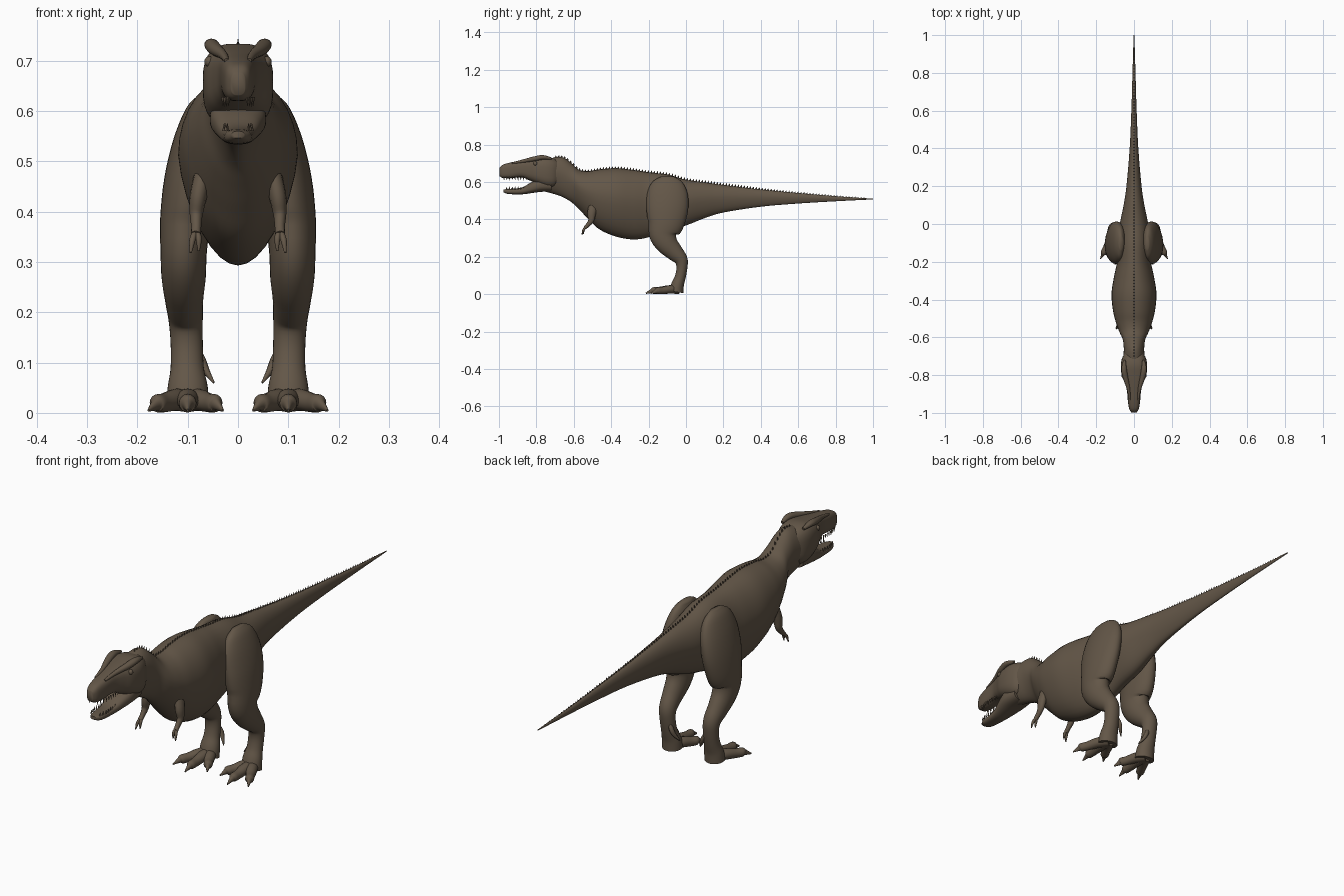
import bpy, bmesh, math
from mathutils import Vector

if "Cube" in bpy.data.objects:
    bpy.data.objects.remove(bpy.data.objects["Cube"])

hide = bpy.data.materials.new("brown hide")
hide.diffuse_color = (0.125, 0.094, 0.064, 1)
hide.use_nodes = True
hide.node_tree.nodes["Principled BSDF"].inputs["Base Color"].default_value = hide.diffuse_color


def smooth_path(pts, sub):
    """Catmull-Rom interpolation through stations of any dimension."""
    out = []
    for i in range(len(pts) - 1):
        a, b = pts[max(i - 1, 0)], pts[i]
        c, d = pts[i + 1], pts[min(i + 2, len(pts) - 1)]
        for k in range(sub):
            t = k / sub
            out.append([0.5 * (2 * q + (r - p) * t + (2 * p - 5 * q + 4 * r - s) * t * t
                               + (3 * q - p - 3 * r + s) * t ** 3)
                        for p, q, r, s in zip(a, b, c, d)])
    out.append(list(pts[-1]))
    return out


def finish(name, bm, mirror=False, angle=60):
    bmesh.ops.recalc_face_normals(bm, faces=bm.faces)
    me = bpy.data.meshes.new(name)
    bm.to_mesh(me)
    bm.free()
    me.materials.append(hide)
    ob = bpy.data.objects.new(name, me)
    bpy.context.collection.objects.link(ob)
    if mirror:
        ob.modifiers.new("Mirror", 'MIRROR').use_mirror_merge = False
    bpy.ops.object.select_all(action='DESELECT')
    ob.select_set(True)
    bpy.context.view_layer.objects.active = ob
    bpy.ops.object.shade_smooth_by_angle(angle=math.radians(angle))
    return ob


def add_loft(bm, rings):
    loops = [[bm.verts.new(p) for p in r] for r in rings]
    n = len(loops[0])
    for a, b in zip(loops, loops[1:]):
        for i in range(n):
            bm.faces.new((a[i], a[(i + 1) % n], b[(i + 1) % n], b[i]))
    bm.faces.new(loops[0])
    bm.faces.new(loops[-1])


def oval(n, power):
    for i in range(n):
        c, s = math.cos(math.tau * i / n), math.sin(math.tau * i / n)
        yield (math.copysign(abs(c) ** (2 / power), c),
               math.copysign(abs(s) ** (2 / power), s))


def trunk(name, stations, power=2, mid=0.5, taper=0.0, sub=5, n=32):
    """Loft of upright rings from (y, top, bottom, half width)."""
    rings = []
    for y, top, bot, w in smooth_path(stations, sub):
        m = bot + (top - bot) * mid
        rings.append([Vector((w * c * (1 - taper * max(-s, 0)), y,
                              m + s * ((top - m) if s > 0 else (m - bot))))
                      for c, s in oval(n, power)])
    bm = bmesh.new()
    add_loft(bm, rings)
    return finish(name, bm)


def add_tube(bm, stations, sub=4, n=16):
    """Tube along (x, y, z, half width, half depth)."""
    pts = smooth_path(stations, sub)
    rings = []
    for i, p in enumerate(pts):
        t = (Vector(pts[min(i + 1, len(pts) - 1)][:3]) - Vector(pts[max(i - 1, 0)][:3])).normalized()
        side = Vector((1, 0, 0))
        side = (side - t * side.dot(t)).normalized()
        up = t.cross(side)
        rings.append([Vector(p[:3]) + side * c * p[3] + up * s * p[4] for c, s in oval(n, 2)])
    add_loft(bm, rings)


def limb(name, *tubes, n=16):
    bm = bmesh.new()
    for t in tubes:
        add_tube(bm, t, n=n)
    return finish(name, bm, mirror=True)


# Neck, torso and tail
body = [(-.80, .71, .56, .045), (-.72, .728, .54, .056), (-.66, .732, .52, .054),
        (-.61, .698, .49, .06), (-.57, .664, .452, .078), (-.52, .658, .40, .096),
        (-.46, .668, .345, .111), (-.37, .674, .307, .119), (-.28, .664, .293, .106),
        (-.20, .652, .305, .09), (-.10, .640, .342, .085), (0, .612, .368, .075),
        (.10, .598, .407, .055), (.20, .584, .437, .040), (.40, .560, .468, .023),
        (.60, .541, .485, .014), (.80, .524, .497, .008), (1.0, .511, .507, .002)]
trunk("body_and_tail", body, mid=.56, taper=.15)

# Skull and lower jaw
trunk("skull", [(-.998, .675, .632, .014), (-.98, .692, .622, .025), (-.94, .704, .62, .032),
                (-.88, .715, .625, .038), (-.84, .722, .61, .05), (-.80, .728, .592, .065),
                (-.75, .734, .572, .070), (-.71, .727, .57, .063), (-.68, .712, .59, .045)],
      power=3)
trunk("lower_jaw", [(-.977, .56, .546, .012), (-.95, .563, .536, .026), (-.88, .57, .534, .033),
                    (-.83, .597, .54, .046), (-.78, .62, .547, .056), (-.72, .62, .55, .05)],
      power=2.6)

# Brow ridges and nostril bumps
limb("brow_ridges", [(.022, -.93, .700, .005, .005), (.030, -.87, .712, .009, .009),
                     (.046, -.81, .724, .014, .013), (.053, -.765, .732, .014, .012),
                     (.050, -.72, .725, .006, .006)])

# Eyes
bm = bmesh.new()
bmesh.ops.create_uvsphere(bm, u_segments=12, v_segments=8, radius=.011)
bmesh.ops.translate(bm, verts=bm.verts, vec=(.056, -.805, .698))
finish("eyes", bm, mirror=True)

# Teeth along both jaws
bm = bmesh.new()
for k in range(9):
    y = -.975 + k * .015
    w = .019 + .011 * min(k / 3, 1)
    for z, dz in ((.628, -.02), (.56, .017)):
        if dz > 0 and k == 0:
            continue
        x = w if dz < 0 else w * .92
        base = [bm.verts.new((x + .004 * math.cos(a), y + .005 * math.sin(a), z))
                for a in (0, math.pi / 2, math.pi, -math.pi / 2)]
        tip = bm.verts.new((x, y + .003, z + dz))
        for i in range(4):
            bm.faces.new((base[i], base[(i + 1) % 4], tip))
        bm.faces.new(base)
finish("teeth", bm, mirror=True, angle=30)

# Row of small spines along the back
ridge = smooth_path(body, 12)
bm = bmesh.new()
y = -.70
while y < .96:
    a, b = next((p, q) for p, q in zip(ridge, ridge[1:]) if p[0] <= y < q[0])
    z = a[1] + (b[1] - a[1]) * (y - a[0]) / (b[0] - a[0])
    h = .012 if y < .4 else .012 - .008 * (y - .4) / .56
    base = [bm.verts.new(p) for p in ((.003, y, z - .004), (0, y + .007, z - .004),
                                      (-.003, y, z - .004), (0, y - .007, z - .004))]
    tip = bm.verts.new((0, y + .006, z + h))
    for i in range(4):
        bm.faces.new((base[i], base[(i + 1) % 4], tip))
    bm.faces.new(base)
    y += .016
finish("back_spines", bm, angle=30)

# Hind legs: thigh, shin and upright foot bone
limb("hind_legs", [(.068, -.10, .628, .012, .035), (.074, -.10, .60, .030, .080),
                   (.083, -.10, .54, .045, .108), (.097, -.10, .46, .050, .112),
                   (.105, -.108, .38, .050, .098), (.108, -.122, .32, .046, .076),
                   (.108, -.102, .27, .044, .060), (.107, -.062, .225, .038, .047),
                   (.104, -.027, .185, .034, .036), (.102, -.022, .14, .032, .029),
                   (.101, -.031, .09, .033, .029), (.100, -.045, .05, .040, .034),
                   (.100, -.052, .012, .042, .038)], n=28)


# Toes with tapered claws, and the raised inner claw
def toe(dx, tip_y):
    s = lambda f: (.1 + dx * f, -.04 + (tip_y + .04) * f)
    return [(*s(0), .024, .022, .023), (*s(.3), .026, .023, .022), (*s(.6), .020, .018, .019),
            (*s(.77), .019, .017, .018), (*s(.83), .016, .010, .012), (*s(1), .005, .002, .003)]


limb("toes", toe(0, -.215), toe(.078, -.185), toe(-.07, -.165))
limb("inner_claws", [(.085, -.012, .13, .008, .008), (.073, -.008, .105, .009, .010),
                     (.063, -.014, .083, .007, .008), (.048, -.028, .06, .002, .002)], n=10)

# Small arms with two fingers
limb("arms", [(.070, -.495, .47, .018, .026), (.079, -.505, .43, .017, .023),
              (.083, -.507, .395, .013, .016), (.083, -.525, .37, .010, .011),
              (.084, -.54, .355, .010, .009)],
     [(.086, -.537, .358, .006, .006), (.091, -.549, .342, .006, .006), (.094, -.556, .318, .002, .002)],
     [(.081, -.537, .358, .006, .006), (.078, -.546, .345, .006, .006), (.078, -.549, .322, .002, .002)],
     n=12)
